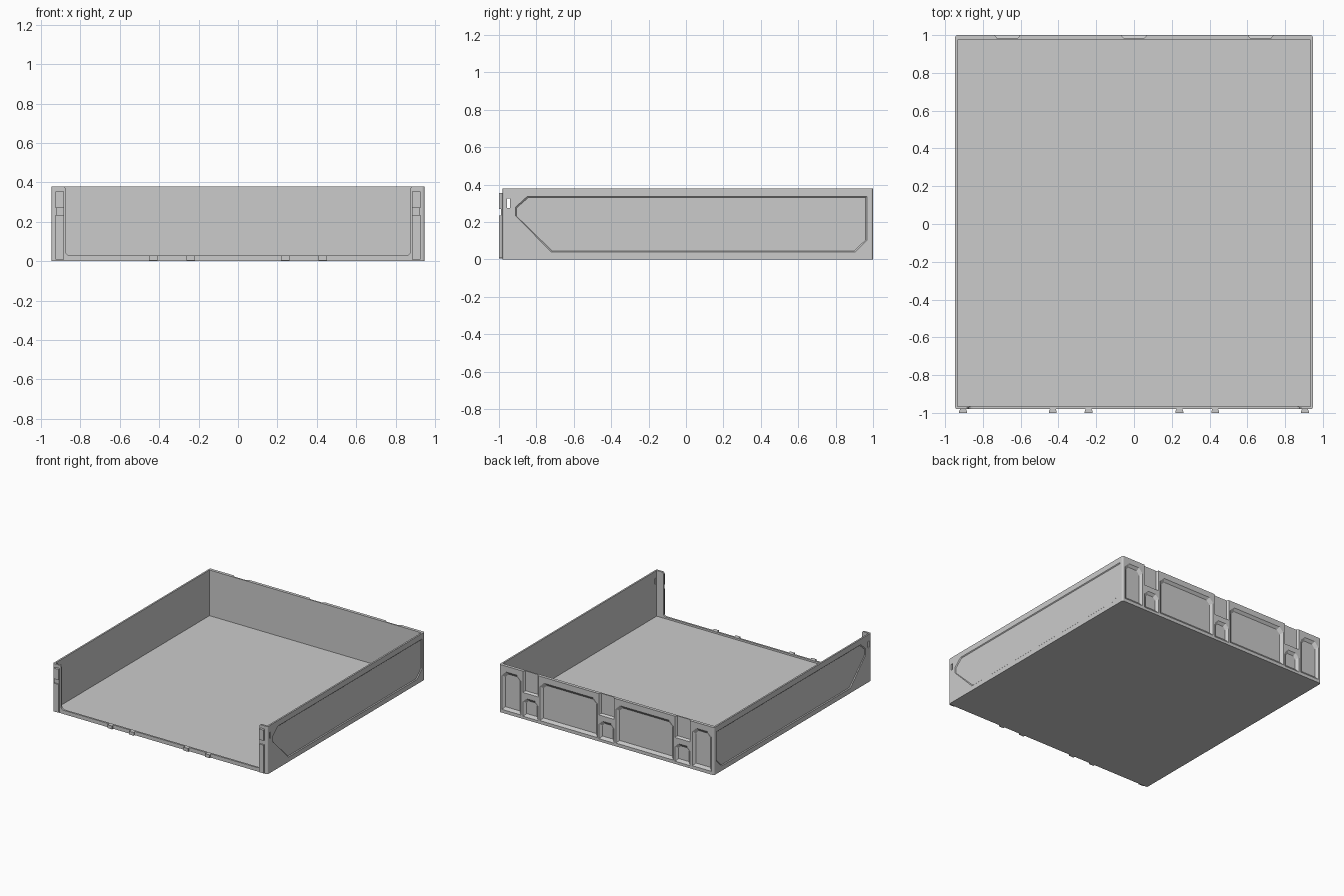
import bpy, bmesh, math

if "Cube" in bpy.data.objects:
    bpy.data.objects.remove(bpy.data.objects["Cube"])

W, F, B, H = 0.947, -0.98, 1.0, 0.38   # half width, front, back, height


def prism(name, pts, axis, a, b, inset=0.0):
    """Extrude a 2D outline along an axis from a to b, shrinking the far end by inset."""
    place = {'x': lambda u, v, t: (t, u, v),
             'y': lambda u, v, t: (u, t, v),
             'z': lambda u, v, t: (u, v, t)}[axis]
    us, vs = [p[0] for p in pts], [p[1] for p in pts]
    cu, cv = (min(us) + max(us)) / 2, (min(vs) + max(vs)) / 2
    su = 1 - 2 * inset / (max(us) - min(us))
    sv = 1 - 2 * inset / (max(vs) - min(vs))
    bm = bmesh.new()
    near = [bm.verts.new(place(u, v, a)) for u, v in pts]
    far = [bm.verts.new(place(cu + (u - cu) * su, cv + (v - cv) * sv, b)) for u, v in pts]
    bm.faces.new(near)
    bm.faces.new(far[::-1])
    n = len(pts)
    for i in range(n):
        bm.faces.new((near[i], near[(i + 1) % n], far[(i + 1) % n], far[i]))
    bmesh.ops.recalc_face_normals(bm, faces=bm.faces)
    mesh = bpy.data.meshes.new(name)
    bm.to_mesh(mesh)
    bm.free()
    obj = bpy.data.objects.new(name, mesh)
    bpy.context.collection.objects.link(obj)
    return obj


def rect(u0, u1, v0, v1):
    return [(u0, v0), (u1, v0), (u1, v1), (u0, v1)]


def rounded(u0, u1, v0, v1, r, steps=3):
    pts = []
    for k, (cu, cv) in enumerate([(u1 - r, v1 - r), (u0 + r, v1 - r), (u0 + r, v0 + r), (u1 - r, v0 + r)]):
        for i in range(steps + 1):
            t = math.pi / 2 * (k + i / steps)
            pts.append((cu + r * math.cos(t), cv + r * math.sin(t)))
    return pts


def topped(u0, u1, v0, v1, c):
    """Rectangle with both top corners cut off."""
    return [(u0, v0), (u1, v0), (u1, v1 - c), (u1 - c, v1), (u0 + c, v1), (u0, v1 - c)]


def cut(obj, cutter):
    mod = obj.modifiers.new("cut", 'BOOLEAN')
    mod.operation, mod.solver, mod.object = 'DIFFERENCE', 'EXACT', cutter
    bpy.context.view_layer.objects.active = obj
    bpy.ops.object.modifier_apply(modifier=mod.name)
    bpy.data.objects.remove(cutter)


# Tray body: rounded block, hollowed, with an open front above a low lip
tray = prism("tray", rounded(-W, W, F, B, 0.012), 'z', 0, H)
cut(tray, prism("hollow", rect(-W + 0.013, W - 0.013, F + 0.015, B - 0.025), 'z', 0.016, 0.5))
cut(tray, prism("front_opening", rounded(-0.875, 0.875, 0.03, 0.6, 0.02), 'y', -1.1, -0.95))

# Rounded inner top corners of the front posts
for s in (-1, 1):
    corner = [(s * 0.87, 0.36), (s * 0.878, 0.374), (s * 0.892, 0.39), (s * 0.87, 0.39)]
    cut(tray, prism("post_corner", corner, 'y', -1.1, -0.96))

# Recessed side panels and the small slots through the sides
panel = [(-0.72, 0.037), (0.905, 0.037), (0.968, 0.10), (0.968, 0.337),
         (-0.85, 0.337), (-0.912, 0.28), (-0.912, 0.232)]
for s in (-1, 1):
    cut(tray, prism("side_recess", panel, 'x', s * (W + 0.001), s * (W - 0.006), 0.007))
cut(tray, prism("slot", rect(-0.957, -0.942, 0.275, 0.325), 'x', -1.1, 1.1))

# Tapered pockets in the back wall
pockets = []
for s in (-1, 1):
    tall = sorted((s * 0.755, s * 0.925))
    big = sorted((s * 0.08, s * 0.59))
    pockets += [topped(*tall, 0.025, 0.335, 0.035), topped(*big, 0.025, 0.335, 0.035)]
for x in (-0.67, 0, 0.67):
    pockets.append(topped(x - 0.068, x + 0.068, 0.02, 0.17, 0.03))
for p in pockets:
    cut(tray, prism("pocket", p, 'y', B + 0.001, B - 0.016, 0.022))
# Notches open at the top of the back wall
for x in (-0.67, 0, 0.67):
    cut(tray, prism("notch", rect(x - 0.068, x + 0.068, 0.21, 0.5), 'y', B + 0.001, B - 0.015, 0.012))


# Dovetail connectors on the front, wider at their outer end
def dovetail(name, x, z0, z1):
    plan = [(x - 0.014, F + 0.003), (x + 0.014, F + 0.003), (x + 0.021, -0.992),
            (x + 0.021, -1.0), (x - 0.021, -1.0), (x - 0.021, -0.992)]
    return prism(name, plan, 'z', z0, z1)


for s, side in ((-1, "left"), (1, "right")):
    rib = dovetail("post_rib_" + side, s * 0.905, 0.01, 0.355)
    cut(rib, prism("rib_notch", rect(-1.0, 1.0, 0.235, 0.27), 'y', -1.1, -0.99))
    for x in (0.24, 0.43):
        dovetail("front_tab_" + side, s * x, 0.004, 0.03)
